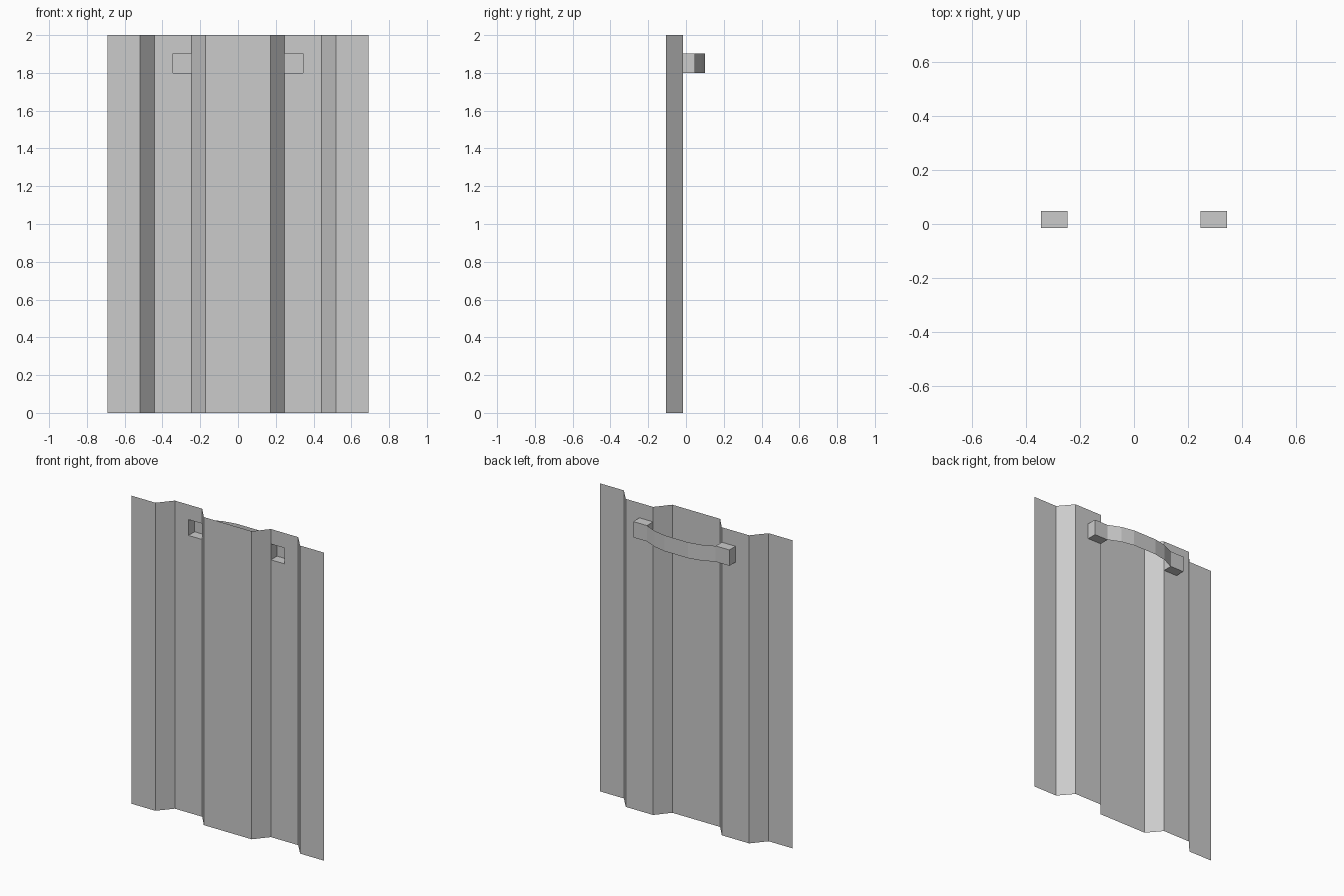
import bpy

if "Cube" in bpy.data.objects:
    bpy.data.objects.remove(bpy.data.objects["Cube"])

F, B = -0.105, -0.015          # front and back planes of the folded sheet
Z0, Z1 = 1.80, 1.903           # lower and upper edge of the strap


def make_object(name, verts, faces):
    mesh = bpy.data.meshes.new(name)
    mesh.from_pydata(verts, [], faces)
    mesh.update()
    obj = bpy.data.objects.new(name, mesh)
    bpy.context.collection.objects.link(obj)
    return obj


def extruded(name, profile, levels, skip=()):
    """Raise an open (x, y) profile through z levels, leaving out skipped cells."""
    n = len(profile)
    verts = [(x, y, z) for z in levels for x, y in profile]
    faces = [(r * n + c, r * n + c + 1, (r + 1) * n + c + 1, (r + 1) * n + c)
             for r in range(len(levels) - 1) for c in range(n - 1)
             if (r, c) not in skip]
    return make_object(name, verts, faces)


def mirrored(half):
    return [(-x, y) for x, y in reversed(half)] + half


# Folded sheet with a square hole on each side for the strap
half = [(0.172, F), (0.247, B), (0.345, B), (0.443, B), (0.52, F), (0.69, F)]
sheet = mirrored(half)
holes = {(1, i) for i in range(len(sheet) - 1)
         if abs(abs(sheet[i][0] + sheet[i + 1][0]) / 2 - 0.296) < 0.01}
extruded("folded_sheet", sheet, [0, Z0, Z1, 2], holes)

# Hollow mounting pockets behind the holes, open at the front
for side, label in ((-1, "left"), (1, "right")):
    xa, xb = sorted((side * 0.247, side * 0.345))
    v = [(x, y, z) for z in (Z0, Z1)
         for x, y in ((xa, B), (xb, B), (xb, 0.048), (xa, 0.048))]
    make_object("pocket_" + label, v,
                [(3, 2, 1, 0), (4, 5, 6, 7), (1, 2, 6, 5), (2, 3, 7, 6), (3, 0, 4, 7)])

# Thin arched strap between the pockets, facing the back
arch = mirrored([(0.083, 0.1), (0.168, 0.083), (0.247, 0.048)])
extruded("strap", arch[::-1], [Z0, Z1])
